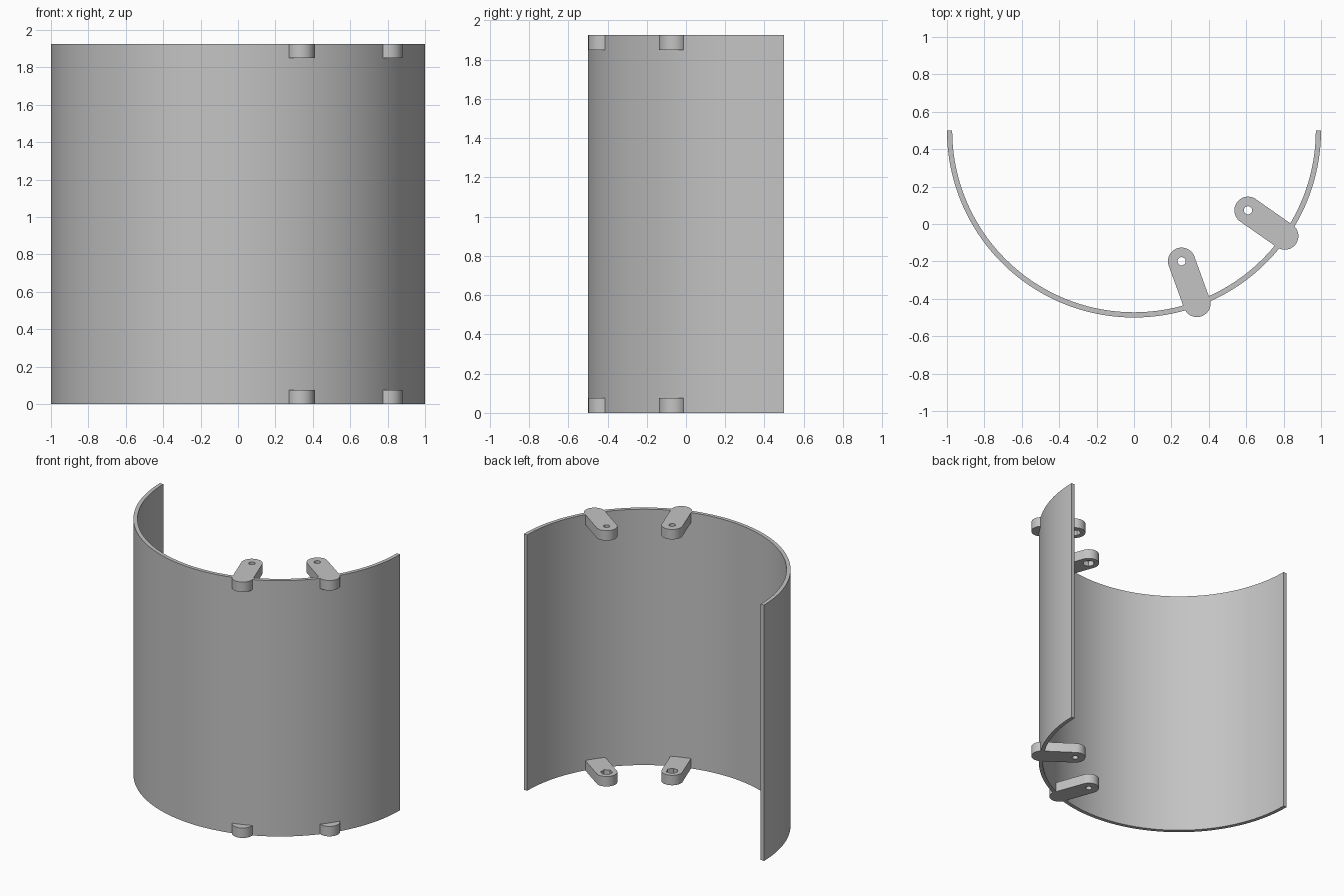
import bpy, bmesh
from math import pi, sin, cos, radians

if "Cube" in bpy.data.objects:
    bpy.data.objects.remove(bpy.data.objects["Cube"], do_unlink=True)

HEIGHT, THICK = 1.925, 0.028
CENTRE_Y = 0.5
TAB_H, TAB_R = 0.075, 0.073
HOLE_R, POCKET_R, POCKET_Z = 0.022, 0.036, 0.035
R_HOLE, R_TIP = 0.744, 0.984      # distances from the cylinder axis
N = 48

grey = bpy.data.materials.new("plain grey")
grey.use_nodes = True
grey.diffuse_color = (0.55, 0.55, 0.55, 1)
grey.node_tree.nodes["Principled BSDF"].inputs["Base Color"].default_value = grey.diffuse_color


def loft(name, loops, closed):
    """Skin equal-length loops; closed joins the last loop to the first."""
    bm = bmesh.new()
    rings = [[bm.verts.new(p) for p in loop] for loop in loops]
    pairs = list(zip(rings, rings[1:]))
    if closed:
        pairs.append((rings[-1], rings[0]))
    else:
        bm.faces.new(rings[0])
        bm.faces.new(rings[-1])
    for a, b in pairs:
        for i in range(len(a)):
            j = (i + 1) % len(a)
            bm.faces.new((a[i], a[j], b[j], b[i]))
    bmesh.ops.recalc_face_normals(bm, faces=bm.faces)
    mesh = bpy.data.meshes.new(name)
    bm.to_mesh(mesh)
    bm.free()
    mesh.materials.append(grey)
    obj = bpy.data.objects.new(name, mesh)
    bpy.context.collection.objects.link(obj)
    bpy.ops.object.select_all(action='DESELECT')
    obj.select_set(True)
    bpy.context.view_layer.objects.active = obj
    bpy.ops.object.shade_smooth_by_angle(angle=radians(30))
    return obj


# Half-cylinder shell: a thin rectangle swept through 180 degrees
def wall_section(a):
    corners = ((1, 0), (1, HEIGHT), (1 - THICK, HEIGHT), (1 - THICK, 0))
    return [(r * cos(a), CENTRE_Y + r * sin(a), z) for r, z in corners]


loft("curved_shell", [wall_section(pi + pi * i / 96) for i in range(97)], False)


# Round-ended tab with a screw hole and a hexagonal nut pocket
def tab_outline(i):
    t = (i + 0.5) * 2 * pi / N
    offset = R_TIP if cos(t) > 0 else R_HOLE
    return offset + TAB_R * cos(t), TAB_R * sin(t)


def round_hole(i):
    t = (i + 0.5) * 2 * pi / N
    return R_HOLE + HOLE_R * cos(t), HOLE_R * sin(t)


def hex_pocket(i):
    t = (i + 0.5) * 2 * pi / N
    r = POCKET_R / cos((i % 8 - 4) * 2 * pi / N)
    return R_HOLE + r * cos(t), r * sin(t)


def add_tab(name, angle, top):
    profile = ((tab_outline, TAB_H), (tab_outline, 0), (round_hole, 0),
               (round_hole, POCKET_Z), (hex_pocket, POCKET_Z), (hex_pocket, TAB_H))
    loops = [[(*f(i), HEIGHT - z if top else z) for i in range(N)] for f, z in profile]
    tab = loft(name, loops, True)
    tab.location.y = CENTRE_Y
    tab.rotation_euler.z = radians(angle)


for side, angle in (("front", -70), ("side", -35)):
    add_tab("lower_" + side + "_tab", angle, False)
    add_tab("upper_" + side + "_tab", angle, True)
